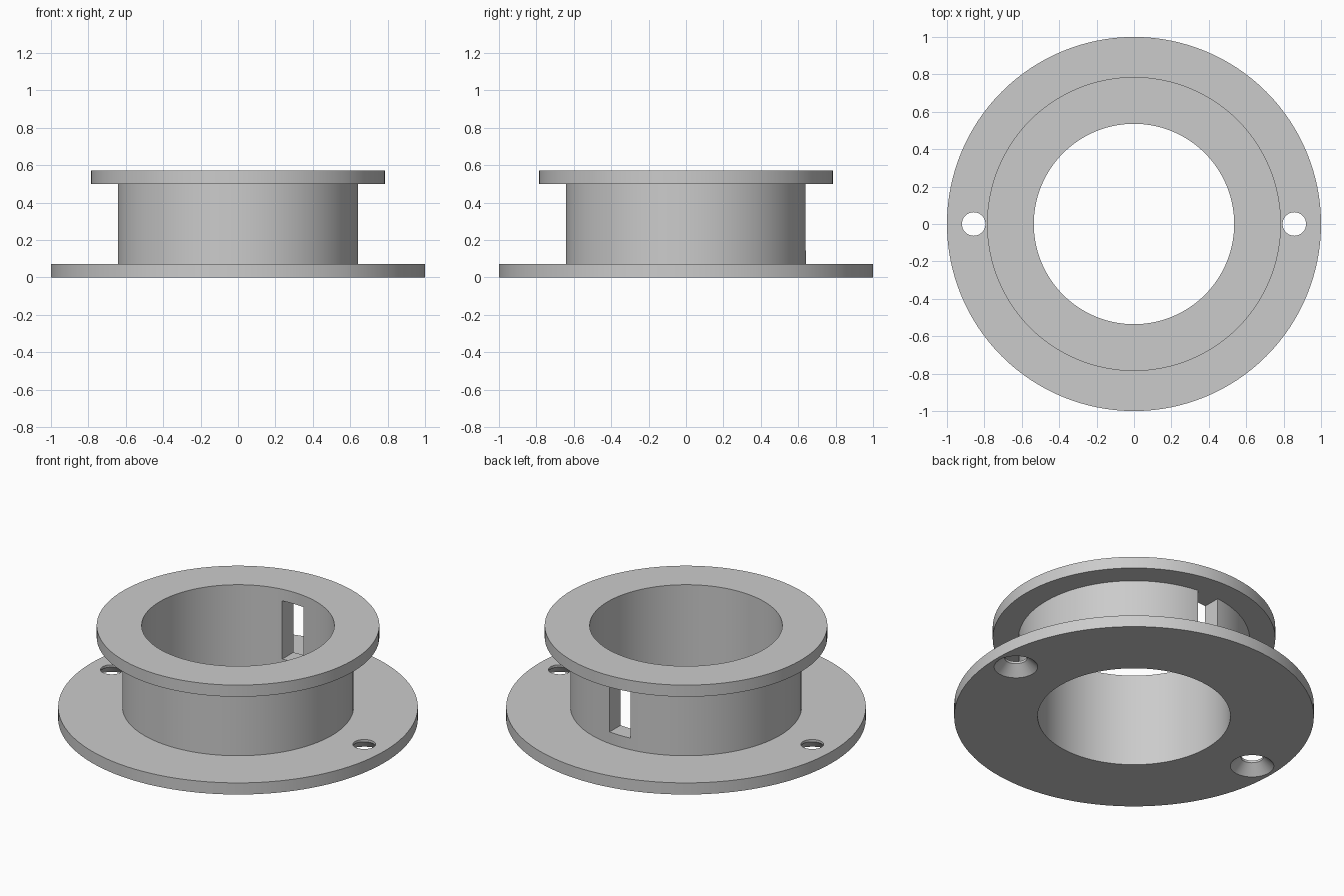
import bpy, bmesh, math

U = 1 / 14            # design unit: the base flange radius is 14 units
SEGMENTS = 128

if "Cube" in bpy.data.objects:
    bpy.data.objects.remove(bpy.data.objects["Cube"], do_unlink=True)

grey = bpy.data.materials.new("plain grey")
grey.use_nodes = True
grey.diffuse_color = (0.6, 0.6, 0.6, 1)
grey.node_tree.nodes["Principled BSDF"].inputs["Base Color"].default_value = (0.6, 0.6, 0.6, 1)


def lathe(name, profile, location=(0, 0, 0), closed=True, steps=SEGMENTS):
    """Spin a (radius, height) outline, given in units, around z."""
    bm = bmesh.new()
    verts = [bm.verts.new((r * U, 0, z * U)) for r, z in profile]
    pairs = list(zip(verts, verts[1:]))
    if closed:
        pairs.append((verts[-1], verts[0]))
    edges = [bm.edges.new(p) for p in pairs]
    bmesh.ops.spin(bm, geom=verts + edges, cent=(0, 0, 0), axis=(0, 0, 1),
                   angle=math.tau, steps=steps, use_duplicate=False)
    bmesh.ops.remove_doubles(bm, verts=bm.verts, dist=1e-5)
    bmesh.ops.recalc_face_normals(bm, faces=bm.faces)
    mesh = bpy.data.meshes.new(name)
    bm.to_mesh(mesh)
    bm.free()
    obj = bpy.data.objects.new(name, mesh)
    obj.location = location
    mesh.materials.append(grey)
    bpy.context.collection.objects.link(obj)
    return obj


def cut(target, cutter):
    """Subtract the cutter from the target, then discard the cutter."""
    cutter.hide_render = True
    mod = target.modifiers.new("cut", "BOOLEAN")
    mod.operation, mod.solver, mod.object = "DIFFERENCE", "EXACT", cutter
    bpy.ops.object.select_all(action="DESELECT")
    target.select_set(True)
    bpy.context.view_layer.objects.active = target
    bpy.ops.object.modifier_apply(modifier=mod.name)
    bpy.data.objects.remove(cutter, do_unlink=True)


# Spool body: wide base flange, hub, smaller top flange, open bore
spool = lathe("flanged_spool", [
    (7.5, 0), (14, 0), (14, 1), (9, 1), (9, 7), (11, 7), (11, 8), (7.5, 8)])

# Screw holes on both sides, countersunk from below
for side in (-1, 1):
    hole = lathe("screw_hole_cutter",
                 [(0, -0.2), (1.9, -0.2), (1.7, 0), (0.88, 0.8), (0.88, 2), (0, 2)],
                 (side * 12 * U, 0, 0), closed=False, steps=48)
    cut(spool, hole)

# Slot through the back of the hub, up to the top flange
bpy.ops.mesh.primitive_cube_add(size=1, location=(0, 8.25 * U, 4.5 * U))
slot = bpy.context.object
slot.name = "slot_cutter"
slot.scale = (2 * U, 3 * U, 5 * U)
slot.data.materials.append(grey)
bpy.context.view_layer.update()
cut(spool, slot)

bpy.ops.object.shade_smooth_by_angle(angle=math.radians(30))
